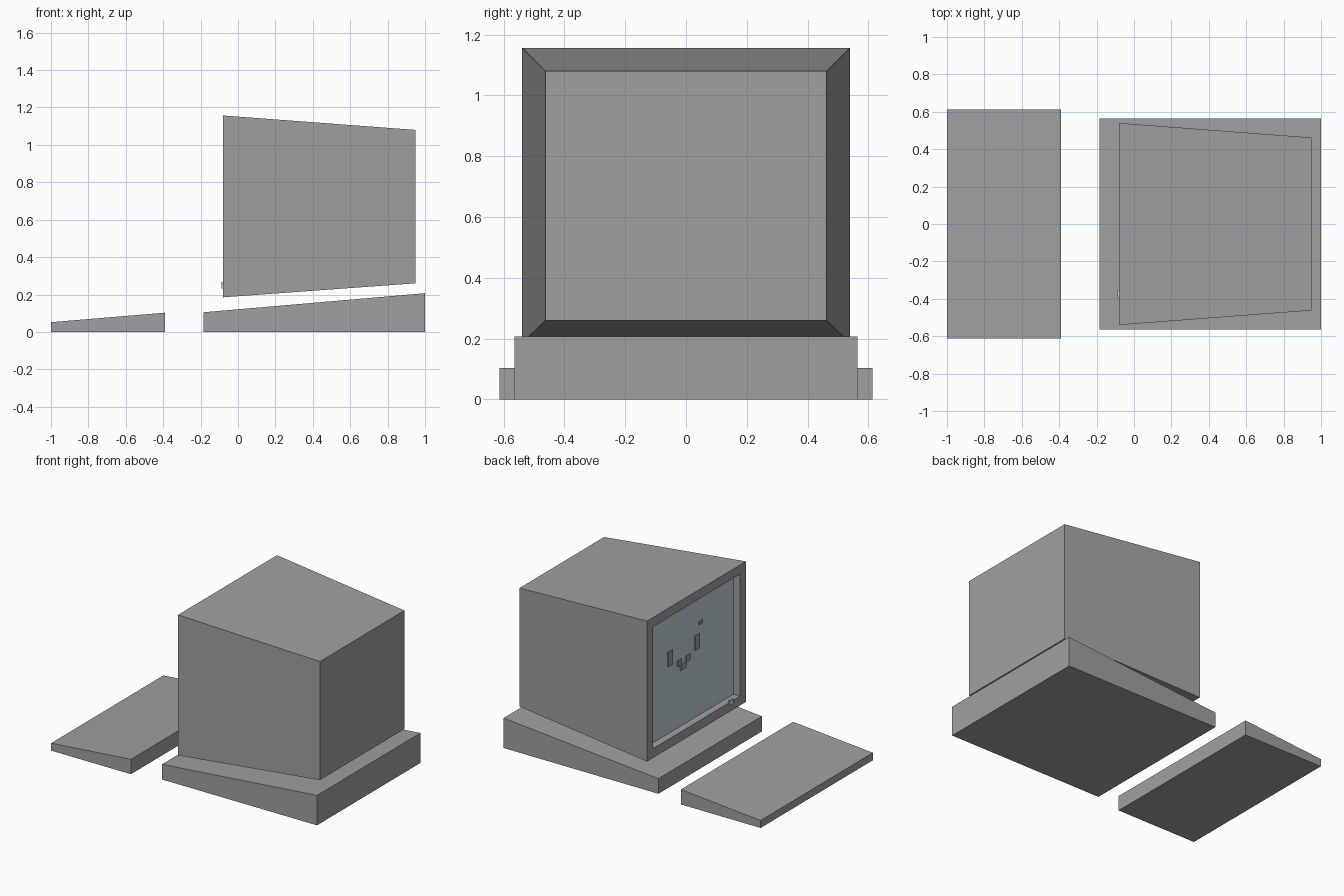
import bpy
import bmesh

if "Cube" in bpy.data.objects:
    bpy.data.objects.remove(bpy.data.objects["Cube"])


def material(name, rgb):
    m = bpy.data.materials.new(name)
    m.diffuse_color = (*rgb, 1)
    m.use_nodes = True
    m.node_tree.nodes["Principled BSDF"].inputs["Base Color"].default_value = m.diffuse_color
    return m


GREY = material("casing grey", (0.352, 0.352, 0.352))
GLASS = material("pale screen blue", (0.546, 0.651, 0.70))


def add_object(name, bm, *mats):
    bmesh.ops.recalc_face_normals(bm, faces=bm.faces)
    mesh = bpy.data.meshes.new(name)
    bm.to_mesh(mesh)
    bm.free()
    for m in mats:
        mesh.materials.append(m)
    obj = bpy.data.objects.new(name, mesh)
    bpy.context.collection.objects.link(obj)
    return obj


def tapered_block(x0, x1, front, back):
    """Box along x; front and back are (half width, bottom, top)."""
    bm = bmesh.new()
    bmesh.ops.create_cube(bm, size=2)
    for v in bm.verts:
        half, low, high = front if v.co.x < 0 else back
        v.co = (x0 if v.co.x < 0 else x1, half * v.co.y,
                low if v.co.z < 0 else high)
    return bm


def plate(name, x, y, z, width, height, mat, thick=0.008):
    bm = tapered_block(x - thick, x + 0.001, *[(width / 2, z - height / 2, z + height / 2)] * 2)
    bmesh.ops.translate(bm, verts=bm.verts, vec=(0, y, 0))
    add_object(name, bm, mat)


# Wedge-shaped keyboard and computer base
add_object("keyboard", tapered_block(-1, -0.39, (0.613, 0, 0.052), (0.613, 0, 0.103)), GREY)
add_object("computer_base", tapered_block(-0.185, 1, (0.565, 0, 0.105), (0.565, 0, 0.207)), GREY)

# Monitor casing, with a recessed screen inset in the face looking to -x
bm = tapered_block(-0.08, 0.95, (0.54, 0.185, 1.157), (0.462, 0.26, 1.08))
screen = min(bm.faces, key=lambda f: f.calc_center_median().x)
bmesh.ops.inset_individual(bm, faces=[screen], thickness=0.092)
walls = bmesh.ops.extrude_discrete_faces(bm, faces=[screen])["faces"]
bmesh.ops.translate(bm, verts=walls[0].verts, vec=(0.05, 0, 0))
walls[0].material_index = 1
add_object("monitor", bm, GREY, GLASS)

# Simple face drawn on the screen
for side, y in (("left", 0.22), ("right", -0.075)):
    plate(side + "_eye", -0.03, y, 0.765, 0.052, 0.1, GREY)
for side, y in (("left", 0.119), ("right", 0.025)):
    plate(side + "_mouth_corner", -0.03, y, 0.695, 0.045, 0.04, GREY)
plate("mouth_middle", -0.03, 0.078, 0.655, 0.06, 0.04, GREY)
plate("screen_dot", -0.03, -0.114, 0.888, 0.04, 0.022, GREY)

# Power light on the lower bezel
plate("power_light", -0.08, -0.372, 0.25, 0.04, 0.035, GLASS)
